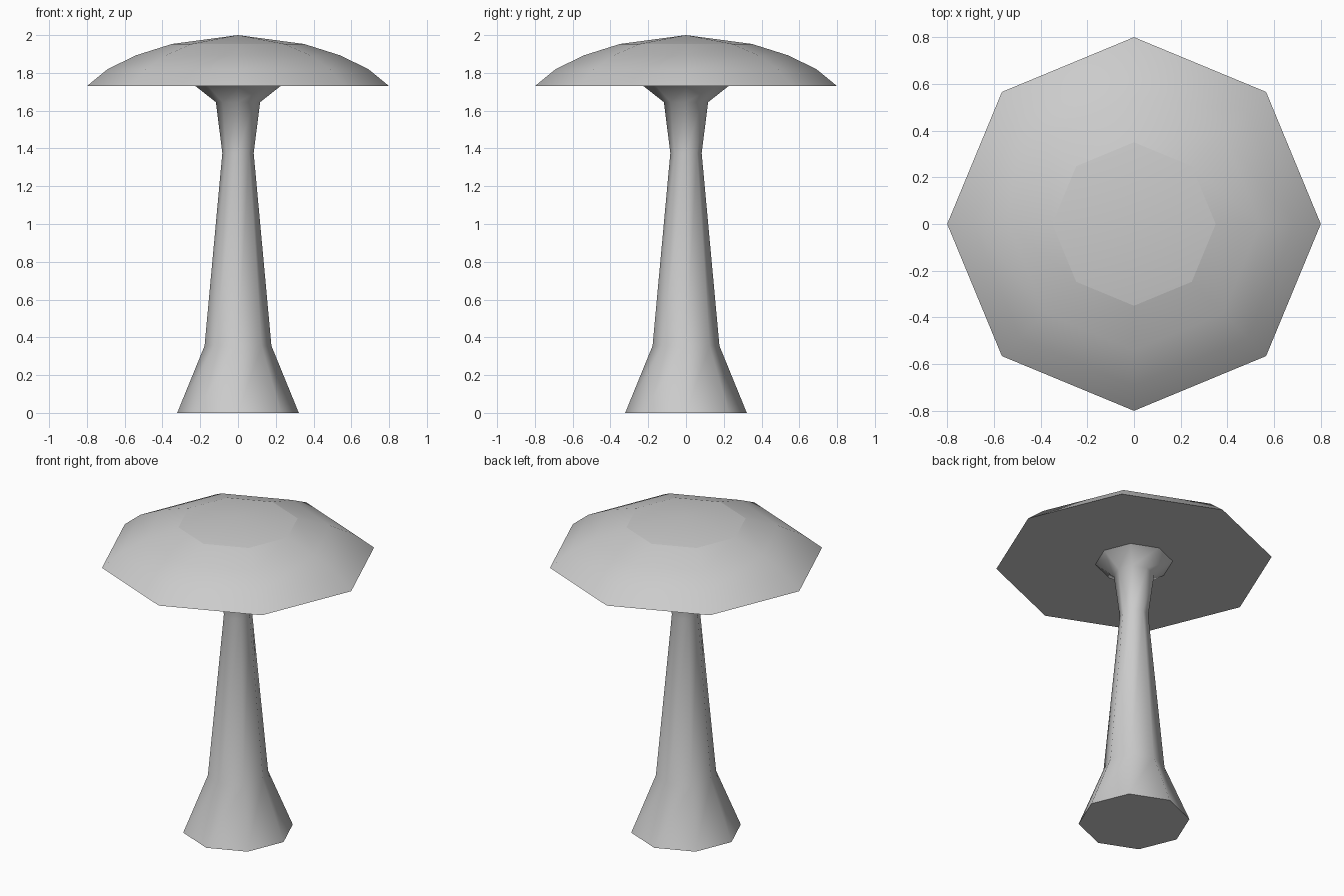
import bpy, bmesh, math

if "Cube" in bpy.data.objects:
    bpy.data.objects.remove(bpy.data.objects["Cube"])

SIDES = 8


def lathe(name, profile, bottom=True, top=True, sharp_rings=()):
    """Octagonal solid from (radius, z) points; radius 0 gives an apex."""
    bm = bmesh.new()
    rings = []
    for r, z in profile:
        n = SIDES if r > 0 else 1
        rings.append([bm.verts.new((r * math.cos(math.tau * i / SIDES),
                                    r * math.sin(math.tau * i / SIDES), z))
                      for i in range(n)])
    for a, b in zip(rings, rings[1:]):
        for i in range(SIDES):
            j = (i + 1) % SIDES
            if len(b) == 1:
                bm.faces.new((a[i], a[j], b[0]))
            else:
                bm.faces.new((a[i], a[j], b[j], b[i]))
    if bottom:
        bm.faces.new(rings[0][::-1])
    if top and len(rings[-1]) > 1:
        bm.faces.new(rings[-1])
    # smooth around the body, crisp at the flat ends and chosen rings
    for f in bm.faces:
        f.smooth = len(f.verts) < SIDES
    for e in bm.edges:
        if e.calc_face_angle(0) > math.radians(60):
            e.smooth = False
    for k in sharp_rings:
        for e in bm.edges:
            if e.verts[0] in rings[k] and e.verts[1] in rings[k]:
                e.smooth = False
    me = bpy.data.meshes.new(name)
    bm.to_mesh(me)
    bm.free()
    ob = bpy.data.objects.new(name, me)
    bpy.context.collection.objects.link(ob)
    return ob


# flared stem
lathe("mushroom_stem", [(0.322, 0), (0.177, 0.355), (0.083, 1.375),
                        (0.117, 1.645), (0.225, 1.73)], top=False)

# domed cap with a flat underside and a shallow crown
lathe("mushroom_cap", [(0.8, 1.73), (0.69, 1.82), (0.54, 1.893),
                       (0.35, 1.953), (0, 2.0)], sharp_rings=(3,))
